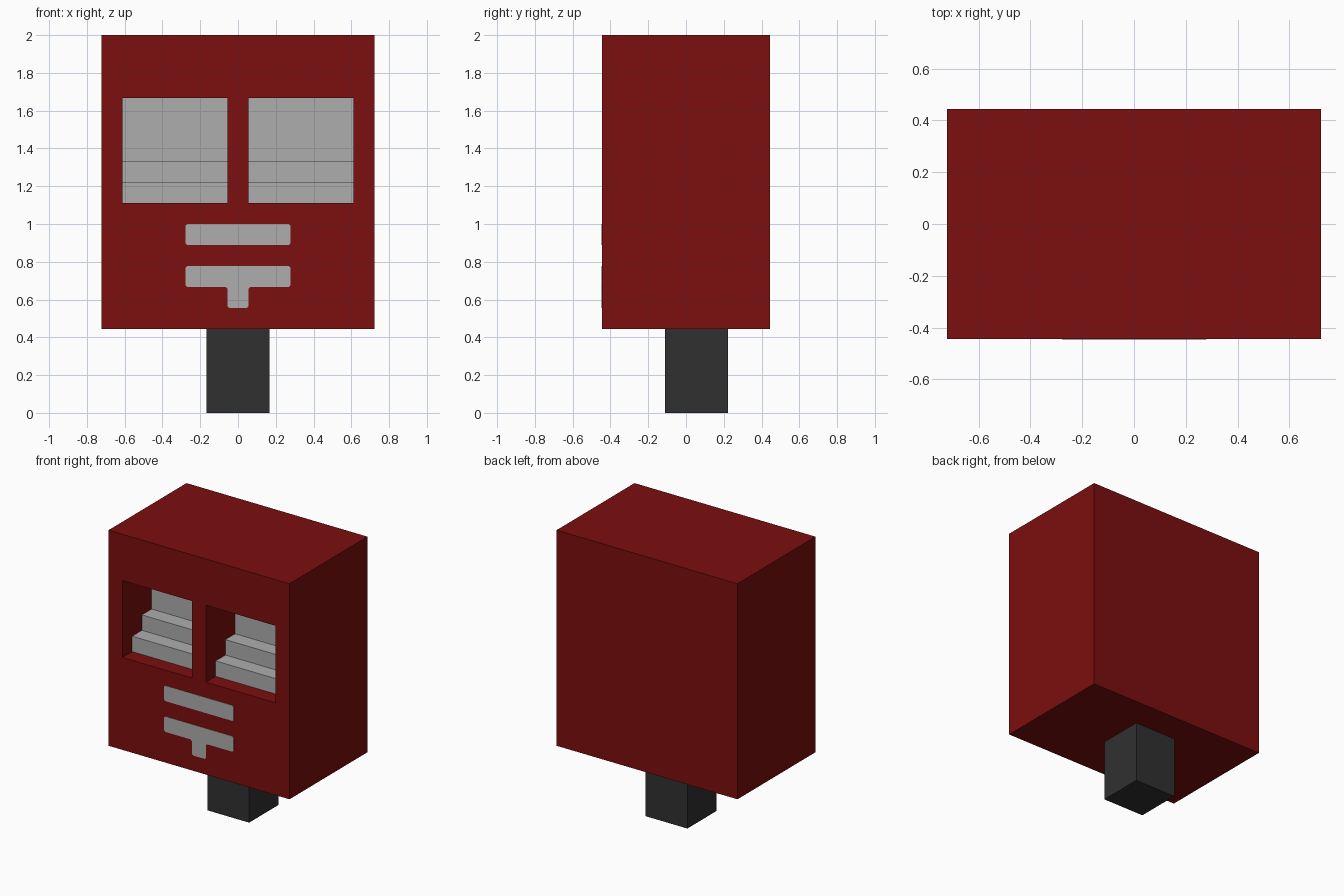
import bpy, bmesh
from mathutils import Vector

if "Cube" in bpy.data.objects:
    bpy.data.objects.remove(bpy.data.objects["Cube"])

U = 1 / 18                      # model grid unit
FRONT = -8 * U


def material(name, rgb):
    m = bpy.data.materials.new(name)
    m.diffuse_color = (*rgb, 1)
    m.use_nodes = True
    m.node_tree.nodes["Principled BSDF"].inputs["Base Color"].default_value = m.diffuse_color
    return m


RED = material("dark_red", (0.2, 0.0045, 0.0045))
GREY = material("light_grey", (0.42, 0.42, 0.42))
BLACK = material("charcoal", (0.03, 0.03, 0.03))


def prism(name, points, step, mat):
    """Extrude a flat outline by the step vector."""
    bm = bmesh.new()
    face = bm.faces.new([bm.verts.new(p) for p in points])
    ext = bmesh.ops.extrude_face_region(bm, geom=[face], use_keep_orig=True)
    verts = [g for g in ext["geom"] if isinstance(g, bmesh.types.BMVert)]
    bmesh.ops.translate(bm, verts=verts, vec=Vector(step))
    bmesh.ops.recalc_face_normals(bm, faces=bm.faces)
    me = bpy.data.meshes.new(name)
    bm.to_mesh(me)
    bm.free()
    me.materials.append(mat)
    ob = bpy.data.objects.new(name, me)
    bpy.context.collection.objects.link(ob)
    return ob


def box(name, x0, x1, y0, y1, z0, z1, mat):
    pts = [(x0, y0, z0), (x1, y0, z0), (x1, y1, z0), (x0, y1, z0)]
    return prism(name, pts, (0, 0, z1 - z0), mat)


def plate(name, right_half, mat):
    """Thin mirrored plate on the front face from its right half outline."""
    outline = right_half + [(-x, z) for x, z in reversed(right_half)]
    return prism(name, [(x, FRONT - 0.002, z) for x, z in outline],
                 (0, 0.003, 0), mat)


# Post and housing
box("post", -3 * U, 3 * U, -2 * U, 4 * U, 0, 8 * U, BLACK)
housing = box("housing", -13 * U, 13 * U, FRONT, -FRONT, 8 * U, 36 * U, RED)

# Two window recesses, each with a stepped grey interior
back = FRONT + 6 * U + 0.005
steps = [(2, 20), (2, 22), (4, 22), (4, 24), (6, 24), (6, 30)]
profile = [(FRONT + d * U, z * U) for d, z in steps]
profile += [(back, 30 * U), (back, 20 * U)]
for side, x0 in (("left", -11 * U), ("right", U)):
    x1 = x0 + 10 * U
    cutter = box(side + "_window_cutter", x0, x1, FRONT - 0.1, back,
                 20 * U, 30 * U, RED)
    cutter.hide_render = True
    cutter.hide_set(True)
    cut = housing.modifiers.new(side + "_window", 'BOOLEAN')
    cut.operation = 'DIFFERENCE'
    cut.solver = 'EXACT'
    cut.object = cutter
    prism(side + "_window_steps", [(x0, y, z) for y, z in profile],
          (10 * U, 0, 0), GREY)

# Upper slot bar and lower T-shaped marking, with nipped corners
w, s, c = 5 * U, U, 0.01
plate("upper_bar", [(w - c, 16 * U), (w, 16 * U + c),
                    (w, 18 * U - c), (w - c, 18 * U)], GREY)
plate("lower_bar", [(s - c, 10 * U), (s, 10 * U + c), (s, 12 * U - c),
                    (s + c, 12 * U), (w - c, 12 * U), (w, 12 * U + c),
                    (w, 14 * U - c), (w - c, 14 * U)], GREY)
